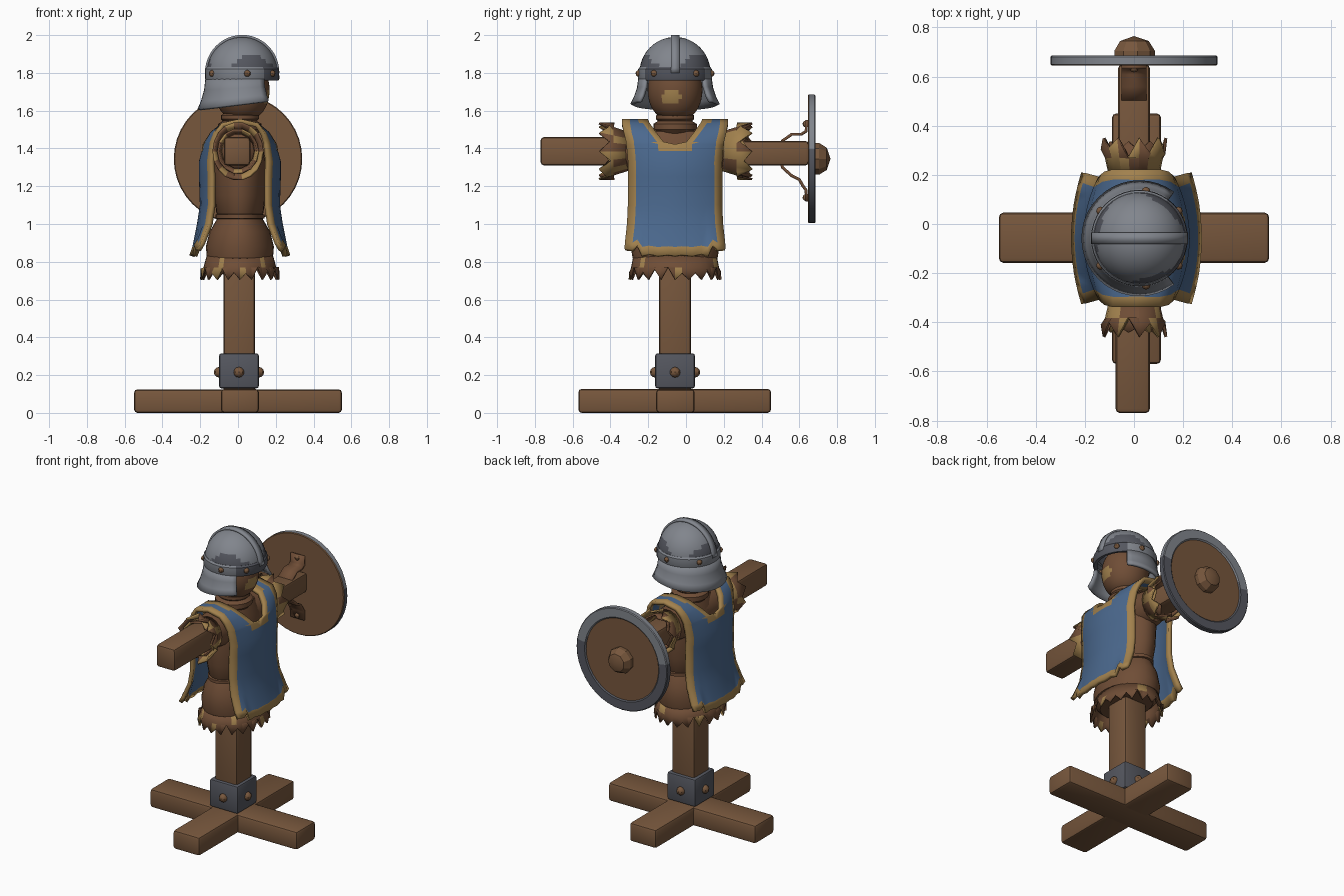
import bpy, bmesh, math, random
from mathutils import Vector

random.seed(4)
if "Cube" in bpy.data.objects:
    bpy.data.objects.remove(bpy.data.objects["Cube"], do_unlink=True)


def material(name, colour):
    m = bpy.data.materials.new(name)
    m.use_nodes = True
    m.diffuse_color = (*colour, 1)
    bsdf = m.node_tree.nodes["Principled BSDF"]
    bsdf.inputs["Base Color"].default_value = (*colour, 1)
    bsdf.inputs["Roughness"].default_value = 0.8
    return m


WOOD = material("wood brown", (0.185, 0.095, 0.046))
SACK = material("sackcloth brown", (0.16, 0.075, 0.037))
STRAW = material("straw gold", (0.36, 0.22, 0.075))
BLUE = material("cloth blue", (0.07, 0.14, 0.27))
STEEL = material("light steel", (0.22, 0.235, 0.265))
IRON = material("dark iron", (0.09, 0.095, 0.115))
CX, CY = 0.01, -0.058


def finish(name, bm, mats, rule=None, angle=35, thick=0, mirror=None):
    """Turn a bmesh into an object, colouring its faces by rule."""
    bmesh.ops.remove_doubles(bm, verts=bm.verts, dist=0.0005)
    bmesh.ops.recalc_face_normals(bm, faces=bm.faces)
    if rule:
        for f in bm.faces:
            f.material_index = rule(f.calc_center_median())
    me = bpy.data.meshes.new(name)
    bm.to_mesh(me)
    bm.free()
    ob = bpy.data.objects.new(name, me)
    bpy.context.collection.objects.link(ob)
    for m in mats:
        me.materials.append(m)
    bpy.ops.object.select_all(action='DESELECT')
    ob.select_set(True)
    bpy.context.view_layer.objects.active = ob
    bpy.ops.object.shade_smooth_by_angle(angle=math.radians(angle))
    if mirror:
        ob.location = mirror
        mod = ob.modifiers.new("mirror", 'MIRROR')
        mod.use_axis = (True, True, False)
    if thick:
        mod = ob.modifiers.new("thickness", 'SOLIDIFY')
        mod.thickness = thick
        mod.offset = 0
    return ob


def sheet(bm, rows, closed=False):
    """Skin a grid of points with quads."""
    grid = [[bm.verts.new(p) for p in row] for row in rows]
    n = len(grid[0])
    for a, b in zip(grid, grid[1:]):
        for i in range(n if closed else n - 1):
            j = (i + 1) % n
            bm.faces.new((a[i], a[j], b[j], b[i]))


def box(name, lo, hi, mat, bevel=0.018):
    bm = bmesh.new()
    bmesh.ops.create_cube(bm, size=1)
    for v in bm.verts:
        v.co = [a + (b - a) * (c + 0.5) for a, b, c in zip(lo, hi, v.co)]
    bmesh.ops.bevel(bm, geom=bm.edges[:], offset=bevel, segments=2, affect='EDGES', profile=0.5)
    return finish(name, bm, [mat])


def ring(rx, ry, h, n, axis, c):
    pts = []
    for i in range(n):
        a = math.tau * i / n
        u, v = rx * math.cos(a), ry * math.sin(a)
        pts.append((c[0] + u, c[1] + v, h) if axis == 'Z' else (c[0] + u, h, c[1] + v))
    return pts


def lathe(name, profile, mats, n=24, axis='Z', c=(CX, CY), rule=None, angle=35):
    """Elliptical rings (rx, ry, height) or round ones (r, height)."""
    bm = bmesh.new()
    sheet(bm, [ring(p[0], p[-2], p[-1], n, axis, c) for p in profile], True)
    return finish(name, bm, mats, rule, angle)


def ragged(name, start, end, mats, n, axis, c, tooth, odds):
    """A torn band of cloth whose free edge is a row of uneven teeth."""
    bm = bmesh.new()
    mid = [(a + b) / 2 for a, b in zip(start, end)]
    rows = [ring(*p, n, axis, c) for p in (start, mid, end)]
    k = 2 if axis == 'Z' else 1
    out = math.copysign(1, end[2] - start[2])
    for i, p in enumerate(rows[2]):
        q = list(p)
        q[k] -= out * (tooth if i % 2 else 0) * random.uniform(0.5, 1.2)
        rows[2][i] = q
    sheet(bm, rows, True)
    return finish(name, bm, mats, lambda p: int(random.random() < odds), 20, 0.012)


def strip(name, path, width, mat, thick):
    bm = bmesh.new()
    w = Vector(width) / 2
    sheet(bm, [[Vector(p) - w, Vector(p) + w] for p in path])
    return finish(name, bm, [mat], None, 35, thick)


def stud(name, pos, r, mat=WOOD):
    bm = bmesh.new()
    bmesh.ops.create_uvsphere(bm, u_segments=8, v_segments=6, radius=r)
    bmesh.ops.translate(bm, verts=bm.verts, vec=pos)
    return finish(name, bm, [mat])


# Crossed feet, post and iron bracket
box("foot_beam_long", (-0.55, -0.158, 0), (0.55, 0.046, 0.125), WOOD)
box("foot_beam_cross", (-0.09, -0.57, 0), (0.11, 0.45, 0.127), WOOD)
box("post", (-0.078, -0.142, 0.1), (0.09, 0.026, 0.95), WOOD)
box("post_bracket", (-0.1, -0.163, 0.13), (0.11, 0.047, 0.315), IRON, 0.012)
for i in range(4):
    a = i * math.pi / 2
    stud("bracket_bolt", (CX - 0.005 + 0.105 * math.cos(a), CY + 0.105 * math.sin(a), 0.215), 0.028)

# Stuffed body with a tied waist
lathe("torso", [(0, 0, 0.78), (0.14, 0.19, 0.785), (0.175, 0.225, 0.82), (0.18, 0.235, 0.88),
                (0.16, 0.225, 0.96), (0.125, 0.2, 1.02), (0.11, 0.19, 1.04), (0.125, 0.2, 1.06),
                (0.135, 0.22, 1.15), (0.14, 0.23, 1.3), (0.12, 0.22, 1.42), (0.09, 0.17, 1.49),
                (0, 0, 1.52)], [SACK], 28)
lathe("waist_tie", [(0.11, 0.19, 1.025), (0.13, 0.208, 1.03), (0.13, 0.208, 1.05), (0.11, 0.19, 1.055)], [SACK])
ragged("torn_hem", (0.17, 0.215, 0.83), (0.205, 0.24, 0.705), [SACK, STRAW], 40, 'Z', (CX, CY), 0.06, 0.1)
lathe("neck", [(0.085, 1.47), (0.115, 1.5), (0.115, 1.53), (0.09, 1.545), (0.1, 1.555), (0.1, 1.575),
               (0.07, 1.6)], [SACK], c=(CX, CY))

# Arms, shoulders and torn cuffs
box("right_arm", (-0.075, -0.77, 1.31), (0.065, -0.1, 1.46), WOOD)
box("left_arm", (-0.065, -0.05, 1.31), (0.065, 0.65, 1.44), WOOD)
lathe("shoulder_sleeve", [(0.06, -0.37), (0.1, -0.34), (0.115, -0.25), (0.115, 0.13), (0.1, 0.22), (0.06, 0.25)],
      [SACK], 16, 'Y', (0, 1.385))
for side, y0, y1 in (("right", -0.31, -0.46), ("left", 0.19, 0.35)):
    ragged(side + "_cuff", (0.095, 0.1, y0), (0.13, 0.15, y1), [SACK, STRAW], 18, 'Y', (0, 1.385), 0.07, 0.65)
    ragged(side + "_cuff_lining", (0.085, 0.09, y0), (0.105, 0.115, y1 * 0.96), [SACK, STRAW], 14, 'Y',
           (0, 1.385), 0.05, 0.3)

# Tabard quarter, mirrored: (middle x, edge x, z, half width, neck opening)
rows = [(0.255, 0.215, 0.83, 0.265, 0), (0.24, 0.195, 0.875, 0.262, 0), (0.215, 0.155, 1.0, 0.25, 0),
        (0.2, 0.14, 1.1, 0.245, 0), (0.205, 0.14, 1.25, 0.245, 0), (0.205, 0.145, 1.33, 0.245, 0),
        (0.19, 0.14, 1.385, 0.25, 0), (0.185, 0.135, 1.42, 0.255, 0), (0.18, 0.135, 1.43, 0.255, 0.06),
        (0.15, 0.12, 1.48, 0.27, 0.1), (0.09, 0.09, 1.525, 0.28, 0.135), (0, 0, 1.545, 0.28, 0.145)]
hem_tear = [0, 0.006, 0, 0.01, 0.0, 0.055, 0.03, 0.035]
points = []
for r, (xc, xe, z, hw, n) in enumerate(rows):
    a, b = n + 0.035, hw - 0.042
    ys = [n] + [a + (b - a) * t for t in (0, 0.3, 0.55, 0.75, 0.88, 1)] + [hw]
    lift = (1, 0.7)[r] if r < 2 else 0
    points.append([(xe + (xc - xe) * (1 - (y / hw) ** 2), y, z + lift * d) for y, d in zip(ys, hem_tear)])
bm = bmesh.new()
sheet(bm, points)


def tabard_colour(p):
    half = min(rows, key=lambda q: abs(q[2] - p.z))[3]
    neck = p.z > 1.42 and p.y < 0.06 + 1.0 * (p.z - 1.42) + 0.02
    under_neck = p.z > 1.39 and p.y < 0.09
    return int(p.y > half - 0.036 or p.z < 0.895 or neck or under_neck)


finish("tabard", bm, [BLUE, STRAW], tabard_colour, 40, 0.024, (CX, CY, 0))

# Sack head with a straw patch on the face
HX = 0.022
lathe("head", [(0.145 * math.sin(t) ** 0.75, 1.71 - 0.16 * math.cos(t)) for t in
               [math.pi * i / 20 for i in range(21)]], [SACK, STRAW], 48, c=(HX, CY),
      rule=lambda p: int(p.x > 0.1 and ((p.y + 0.08) / 0.052) ** 2 + ((p.z - 1.672) / 0.037) ** 2 < 1))


# Helmet: dome, brow band, crest, neck guard, rivets
def bearing(p):
    return math.atan2(p.y - CY, p.x - HX)


lathe("helmet_dome", [(0.188 * math.cos(t), 1.8 + 0.19 * math.sin(t)) for t in
                      [math.pi / 2 * i / 12 for i in range(13)]], [STEEL, IRON], 40, c=(HX, CY),
      rule=lambda p: int(p.z < 1.86 + 0.045 * math.sin(3 * bearing(p) - 1)))
lathe("helmet_band", [(0.17, 1.765), (0.192, 1.76), (0.197, 1.77), (0.195, 1.82), (0.187, 1.83), (0.17, 1.83)],
      [STEEL, IRON], 40, c=(HX, CY), rule=lambda p: int(abs(bearing(p)) < 1.0))
strip("helmet_crest", [(HX + 0.19 * math.cos(t), CY, 1.8 + 0.194 * math.sin(t)) for t in
                       [math.pi * i / 24 for i in range(25)]], (0, 0.045, 0), STEEL, 0.014)
guard = []
for r, t in ((0.185, 0), (0.193, 0.4), (0.21, 0.75), (0.228, 1)):
    line = []
    for i in range(29):
        a = math.radians(53 + 254 * i / 28)
        low = 1.633 - 0.028 * math.cos(a + math.pi)
        line.append((HX + r * math.cos(a), CY + r * math.sin(a), 1.775 + (low - 1.775) * t))
    guard.append(line)
bm = bmesh.new()
sheet(bm, guard)
finish("helmet_neck_guard", bm, [STEEL], None, 40, 0.018)
for deg in (35, 82, 145, 215, 278, 325):
    a = math.radians(deg)
    stud("helmet_rivet", (HX + 0.193 * math.cos(a), CY + 0.193 * math.sin(a), 1.797), 0.018)

# Round shield, boss and arm strap
def shield_colour(p):
    if math.hypot(p.x, p.z - 1.345) < 0.272 or p.y < 0.648:
        return 0
    return 1 if p.z > 1.41 else 2


lathe("shield", [(0, 0.645), (0.2, 0.645), (0.335, 0.645), (0.34, 0.65), (0.34, 0.68), (0.335, 0.685),
                 (0.278, 0.685), (0.27, 0.678), (0, 0.678)], [WOOD, STEEL, IRON], 40, 'Y', (0, 1.345), shield_colour)
lathe("shield_boss", [(0.085, 0.67), (0.085, 0.705), (0.06, 0.745), (0, 0.765)], [WOOD], 9, 'Y', (0, 1.345), None, 20)
strip("shield_strap", [(0, y, z) for y, z in ((0.64, 1.55), (0.635, 1.49), (0.61, 1.475), (0.56, 1.475),
                                              (0.51, 1.44), (0.495, 1.375), (0.51, 1.3), (0.56, 1.255),
                                              (0.6, 1.235), (0.62, 1.2), (0.635, 1.18), (0.64, 1.12))],
      (0.1, 0, 0), SACK, 0.016)
for z in (1.53, 1.14):
    stud("strap_rivet", (0, 0.635, z), 0.018)
